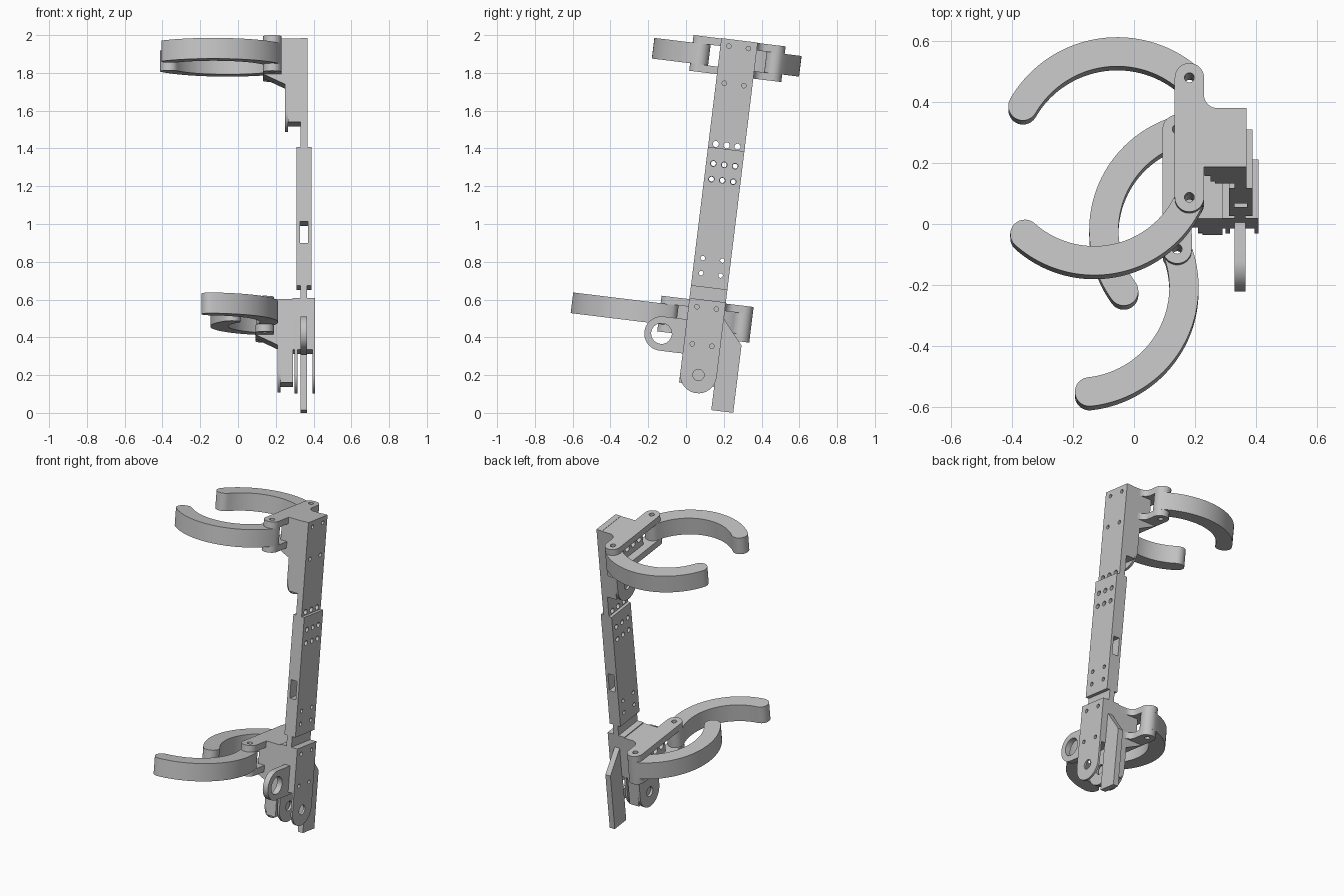
import bpy, bmesh, math
from mathutils import Matrix, Vector

cube = bpy.data.objects.get("Cube")
if cube:
    bpy.data.objects.remove(cube, do_unlink=True)

grey = bpy.data.materials.new("plain grey")
grey.use_nodes = True
GREY = (0.55, 0.55, 0.55, 1)
grey.diffuse_color = GREY
grey.node_tree.nodes["Principled BSDF"].inputs["Base Color"].default_value = GREY

LEAN = Matrix.Rotation(math.radians(-7), 4, 'X')   # whole brace leans back
MID = 0.041                                        # centre of the strut, front to back
HALF = 0.097                                       # half its width
F, B = MID - HALF, MID + HALF


def place(axis, a, b, h):
    """Profile coordinates plus extrusion height, for the given axis."""
    return Vector({'x': (h, a, b), 'y': (a, h, b), 'z': (a, b, h)}[axis])


def add_prism(bm, pts, axis, lo, hi):
    low = [bm.verts.new(place(axis, a, b, lo)) for a, b in pts]
    top = [bm.verts.new(place(axis, a, b, hi)) for a, b in pts]
    bm.faces.new(low)
    bm.faces.new(top)
    n = len(pts)
    for i in range(n):
        j = (i + 1) % n
        bm.faces.new((low[i], low[j], top[j], top[i]))


def make(name, solids):
    bm = bmesh.new()
    for s in solids:
        add_prism(bm, *s)
    bmesh.ops.recalc_face_normals(bm, faces=bm.faces)
    mesh = bpy.data.meshes.new(name)
    bm.to_mesh(mesh)
    bm.free()
    mesh.transform(LEAN)
    mesh.materials.append(grey)
    ob = bpy.data.objects.new(name, mesh)
    bpy.context.collection.objects.link(ob)
    return ob


def part(name, pts, axis, lo, hi, cuts=()):
    """One extruded part, with optional cut-outs and smoothed curves."""
    ob = make(name, [(pts, axis, lo, hi)])
    bpy.ops.object.select_all(action='DESELECT')
    bpy.context.view_layer.objects.active = ob
    ob.select_set(True)
    if cuts:
        cutter = make(name + "_cutter", cuts)
        cutter.hide_render = True
        mod = ob.modifiers.new("cuts", 'BOOLEAN')
        mod.operation, mod.solver, mod.object = 'DIFFERENCE', 'EXACT', cutter
        bpy.ops.object.modifier_apply(modifier=mod.name)
        bpy.data.objects.remove(cutter, do_unlink=True)
    bpy.ops.object.shade_smooth_by_angle(angle=math.radians(30))
    return ob


def rect(a0, a1, b0, b1):
    return [(a0, b0), (a1, b0), (a1, b1), (a0, b1)]


def arc(ca, cb, r, start, end, n=16):
    return [(ca + r * math.cos(t), cb + r * math.sin(t))
            for t in (math.radians(start + (end - start) * i / n) for i in range(n + 1))]


def hole(a, b, r, axis='x', lo=0.05, hi=0.5):
    return (arc(a, b, r, 0, 360, 20)[:-1], axis, lo, hi)


def pairs(heights, spread=0.052, r=0.012):
    """Screw holes in pairs across the strut."""
    return [hole(MID + s * spread, h, r) for h in heights for s in (-1, 1)]


PIVOTS = (MID - 0.197, MID + 0.198)
KNUCKLE = 0.048


def bracket(tag, dx, dz):
    """Cuff mount: two clevis plates, a web, a backing block and a rounded tongue."""
    x0, x1, x2 = 0.134 + dx, 0.229 + dx, 0.33 + dx
    px = (x0 + x1) / 2
    pins = [hole(px, p, 0.016, 'z', dz - 1, dz + 1) for p in PIVOTS]
    outline = (arc(px, PIVOTS[0], KNUCKLE, 180, 360)
               + [(x1, F), (x2, F), (x2, B)]
               + arc(x1 + 0.045, B + 0.045, 0.045, 270, 180, 8)
               + arc(px, PIVOTS[1], KNUCKLE, 0, 180))
    for label, h in (("top", 0.45), ("bottom", 0.30)):
        part(f"{tag}_clevis_{label}", outline, 'z', dz + h, dz + h + 0.04, pins)
    screws = pairs((dz + 0.455, dz + 0.257))
    web = [(x0, dz + 0.335), (x0, dz + 0.30), (x1 + 0.022, dz + 0.245), (x2, dz + 0.245),
           (x2, dz + 0.49), (x1, dz + 0.49), (x1, dz + 0.46), (x0 + 0.05, dz + 0.46),
           (x0 + 0.05, dz + 0.335)]
    part(f"{tag}_web", web, 'y', F, B,
         pairs((dz + 0.395,), 0.06, 0.02) + [hole(MID, dz + 0.395, 0.02)])
    part(f"{tag}_block", rect(F, B, dz + 0.045, dz + 0.25), 'x', x1 + 0.036, x2, screws)
    tongue = arc(MID, dz + 0.1, HALF, 180, 360) + [(B, dz + 0.26), (F, dz + 0.26)]
    part(f"{tag}_tongue", tongue, 'x', x1 + 0.021, x1 + 0.036,
         [hole(MID, dz + 0.1, 0.03)])


def cuff(name, pivot, centre, tip, dz, clockwise):
    """Curved arm of even width with round ends, from its pivot to its tip."""
    cx, cy = centre
    r = math.dist(pivot, centre)
    a = math.degrees(math.atan2(pivot[1] - cy, pivot[0] - cx))
    b = math.degrees(math.atan2(tip[1] - cy, tip[0] - cx))
    sweep = (b - a) % 360 - (360 if clockwise else 0)
    b = a + sweep
    turn = math.copysign(180, sweep)
    end = lambda t: (cx + r * math.cos(math.radians(t)), cy + r * math.sin(math.radians(t)))
    pts = (arc(cx, cy, r + KNUCKLE, a, b, 40)
           + arc(*end(b), KNUCKLE, b, b + turn, 14)[1:-1]
           + arc(cx, cy, r - KNUCKLE, b, a, 40)
           + arc(*end(a), KNUCKLE, a + 180, a + 180 + turn, 14)[1:-1])
    part(name, pts, 'z', dz + 0.34, dz + 0.45,
         [hole(*pivot, 0.016, 'z', dz, dz + 1)])


# Cuff mounts and their curved arms
UP, LOW = 1.5, 0.11
bracket("upper", 0, UP)
bracket("lower", -0.04, LOW)
cuff("upper_front_cuff", (0.182, PIVOTS[0]), (-0.13, -0.02), (-0.355, -0.27), UP, True)
cuff("upper_back_cuff", (0.182, PIVOTS[1]), (-0.055, -0.027), (-0.36, 0.148), UP, False)
cuff("lower_front_cuff", (0.142, PIVOTS[0]), (-0.184, -0.277), (-0.145, -0.63), LOW, True)
cuff("lower_back_cuff", (0.142, PIVOTS[1]), (0.245, -0.089), (-0.04, -0.295), LOW, False)

# Telescoping strut: upper bar, sleeve and lower joint
row = lambda h, r: [hole(MID + s * 0.058, h, r) for s in (-1, 0, 1)]
part("upper_bar", rect(F, B, 1.1, 1.992), 'x', 0.33, 0.369,
     pairs((1.955, 1.757)) + row(1.432, 0.016) + row(1.328, 0.013) + row(1.245, 0.013))
part("sleeve", rect(F, B, 0.672, 1.412), 'x', 0.311, 0.388,
     pairs((0.824, 0.744)) + row(1.328, 0.015) + row(1.245, 0.015)
     + [(rect(0.329, 0.371, 0.90, 1.014), 'y', -0.5, 0.5)])
part("lower_joint_bar", rect(F, B, 0.5, 0.71), 'x', 0.33, 0.366)

# Lower fork: bridge block and two rounded cheeks
part("fork_bridge", rect(F, B, 0.33, 0.606), 'x', 0.289, 0.395, pairs((0.565, 0.367)))
cheek = arc(MID, 0.207, HALF, 180, 360) + [(B, 0.606), (F, 0.606)]
for label, lo, hi in (("outer", 0.395, 0.408), ("inner", 0.30, 0.315)):
    part(f"fork_cheek_{label}", cheek, 'x', lo, hi,
         pairs((0.565, 0.367)) + [hole(MID, 0.207, 0.03)])

# Lever: eyelet in front, tail bar behind
eye = arc(-0.18, 0.401, 0.091, 90, 270, 24) + [(0.0, 0.31), (0.0, 0.492)]
part("lever_eyelet", eye, 'x', 0.33, 0.366, [hole(-0.18, 0.401, 0.055)])
tail = [(0.131, 0.031), (0.248, 0.031), (0.248, 0.39), (0.138, 0.52), (0.131, 0.52)]
part("lever_tail", tail, 'x', 0.33, 0.366)
